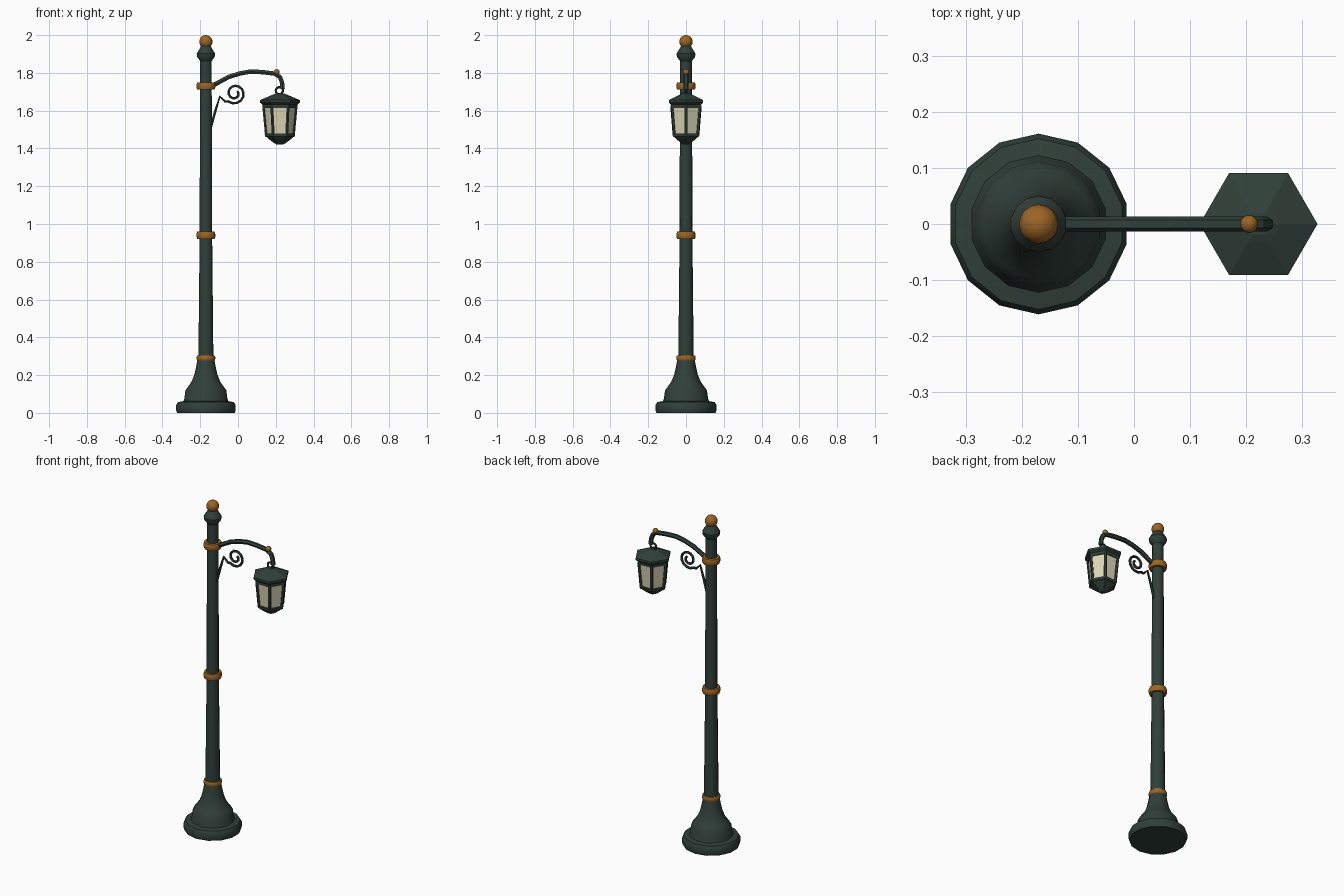
import bpy, bmesh, math

if "Cube" in bpy.data.objects:
    bpy.data.objects.remove(bpy.data.objects["Cube"])

def material(name, rgb):
    m = bpy.data.materials.new(name)
    m.diffuse_color = (*rgb, 1)
    m.use_nodes = True
    m.node_tree.nodes["Principled BSDF"].inputs["Base Color"].default_value = m.diffuse_color
    return m

GREEN = material("dark green iron", (0.030, 0.050, 0.041))
GOLD = material("aged gold", (0.33, 0.13, 0.02))
GLASS = material("cream glass", (0.72, 0.67, 0.47))
PX, LX = -0.17, 0.222   # pole axis and lantern axis


def finish(obj, mat, smooth):
    obj.data.materials.append(mat)
    if smooth:
        bpy.ops.object.select_all(action='DESELECT')
        obj.select_set(True)
        bpy.context.view_layer.objects.active = obj
        bpy.ops.object.shade_smooth_by_angle(angle=math.radians(smooth))
    return obj


def lathe(name, profile, mat, x, sides=14, phase=90, smooth=35):
    """Turn (radius, z) pairs, bottom to top, into a capped solid."""
    bm = bmesh.new()
    rings = []
    for r, z in profile:
        angles = [math.radians(phase + 360 * i / sides) for i in range(sides)]
        rings.append([bm.verts.new((x + r * math.cos(a), r * math.sin(a), z)) for a in angles])
    for lo, hi in zip(rings, rings[1:]):
        for i in range(sides):
            j = (i + 1) % sides
            bm.faces.new((lo[i], lo[j], hi[j], hi[i]))
    bm.faces.new(rings[0][::-1])
    bm.faces.new(rings[-1])
    me = bpy.data.meshes.new(name)
    bm.to_mesh(me)
    bm.free()
    obj = bpy.data.objects.new(name, me)
    bpy.context.collection.objects.link(obj)
    return finish(obj, mat, smooth)


def tube(name, points, radius, mat, res=1, smooth=0):
    cu = bpy.data.curves.new(name, 'CURVE')
    cu.dimensions = '3D'
    cu.bevel_depth, cu.bevel_resolution, cu.use_fill_caps = radius, res, True
    sp = cu.splines.new('POLY')
    sp.points.add(len(points) - 1)
    for p, co in zip(sp.points, points):
        p.co = (*co, 1)
    sp.use_smooth = False
    tmp = bpy.data.objects.new(name + "_path", cu)
    bpy.context.collection.objects.link(tmp)
    dg = bpy.context.evaluated_depsgraph_get()
    me = bpy.data.meshes.new_from_object(tmp.evaluated_get(dg))
    bpy.data.objects.remove(tmp)
    obj = bpy.data.objects.new(name, me)
    bpy.context.collection.objects.link(obj)
    me.materials.clear()
    return finish(obj, mat, smooth)


def ball(name, x, z, r, mat):
    bpy.ops.mesh.primitive_uv_sphere_add(segments=16, ring_count=10, radius=r, location=(x, 0, z))
    obj = bpy.context.object
    obj.name = name
    return finish(obj, mat, 60)


# Base and tapered pole
lathe("base", [(0.157, 0), (0.161, 0.012), (0.161, 0.042), (0.152, 0.057), (0.122, 0.062),
               (0.117, 0.075), (0.111, 0.12), (0.098, 0.137), (0.078, 0.165), (0.062, 0.205),
               (0.052, 0.25), (0.046, 0.285)], GREEN, PX)
lathe("pole", [(0.041, 0.27), (0.038, 0.55), (0.034, 0.94), (0.033, 1.4), (0.031, 1.88)], GREEN, PX)

# Gold bands
for i, z in enumerate((0.29, 0.94, 1.73)):
    h = 0.014 if i == 0 else 0.019
    lathe(f"gold_band_{i + 1}", [(0.038, z - h), (0.047, z - h), (0.051, z - h * 0.4),
          (0.051, z + h * 0.4), (0.047, z + h), (0.034, z + h)], GOLD, PX)

# Top collar and finial
lathe("top_collar", [(0.031, 1.862), (0.048, 1.885), (0.050, 1.902), (0.036, 1.925),
                     (0.026, 1.942)], GREEN, PX)
ball("finial_ball", PX, 1.965, 0.035, GOLD)

# Curved arm
tube("arm", [(x, 0, z) for x, z in ((-0.16, 1.715), (-0.13, 1.735), (-0.05, 1.778), (0.01, 1.797),
     (0.066, 1.807), (0.13, 1.804), (0.195, 1.796), (0.222, 1.778), (0.233, 1.75),
     (0.236, 1.715))], 0.0135, GREEN)
ball("arm_bead", 0.205, 1.804, 0.016, GOLD)

# Scroll bracket: strut up from the pole, then an inward spiral
path = [(-0.143, 1.515), (-0.12, 1.598), (-0.096, 1.675), (-0.068, 1.648)]
for i in range(21):
    t = i / 20
    a = math.radians(-130 + 535 * t)
    r = 0.056 - 0.040 * t
    path.append((-0.017 + r * math.cos(a), 1.692 + r * math.sin(a)))
tube("scroll_bracket", [(x, 0, z) for x, z in path], 0.0075, GREEN)

# Hanging ring
bpy.ops.mesh.primitive_torus_add(major_radius=0.019, minor_radius=0.006, major_segments=14,
                                 minor_segments=6, location=(0.219, 0, 1.706),
                                 rotation=(math.pi / 2, 0, 0))
bpy.context.object.name = "hanging_ring"
finish(bpy.context.object, GREEN, 0)


# Six-sided lantern
def hexa(name, profile, mat):
    return lathe(name, profile, mat, LX, sides=6, phase=0, smooth=0)

hexa("lantern_roof", [(0.092, 1.632), (0.105, 1.642), (0.105, 1.656), (0.040, 1.684),
                      (0.022, 1.690)], GREEN)
hexa("lantern_top_rim", [(0.091, 1.615), (0.093, 1.636)], GREEN)
hexa("lantern_glass", [(0.071, 1.47), (0.086, 1.625)], GLASS)
hexa("lantern_bottom_rim", [(0.072, 1.460), (0.079, 1.464), (0.081, 1.478), (0.074, 1.479)], GREEN)
hexa("lantern_base", [(0.016, 1.420), (0.030, 1.428), (0.062, 1.452), (0.072, 1.462)], GREEN)
for i in range(6):
    a = math.radians(60 * i)
    c, s = math.cos(a), math.sin(a)
    tube(f"lantern_post_{i + 1}", [(LX + 0.071 * c, 0.071 * s, 1.468),
                                   (LX + 0.086 * c, 0.086 * s, 1.628)], 0.009, GREEN)
